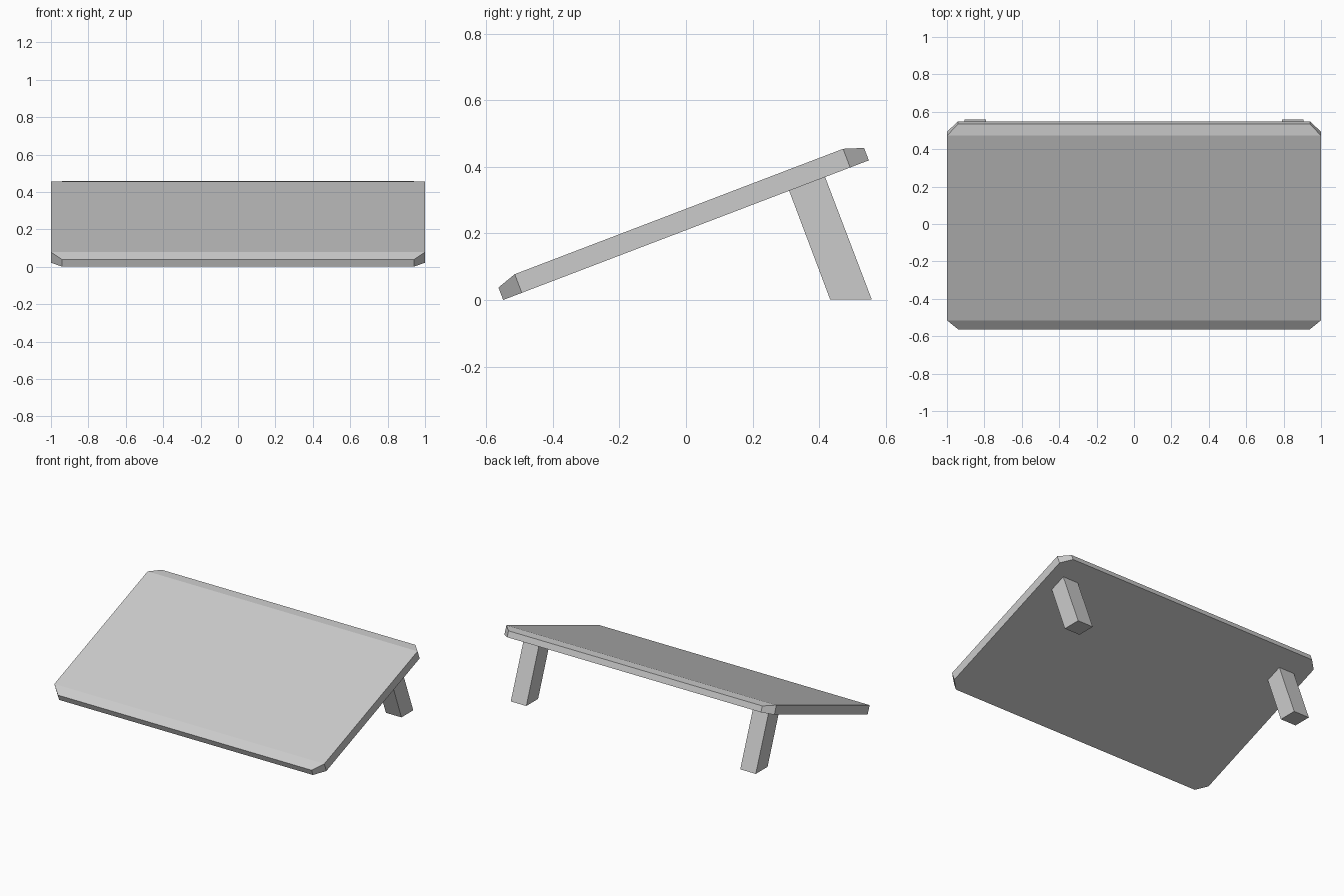
import bpy, bmesh, math
from mathutils import Matrix

if "Cube" in bpy.data.objects:
    bpy.data.objects.remove(bpy.data.objects["Cube"])

TILT = math.atan2(0.42, 1.10)
HALF, CUT, THICK, EDGE = 0.588, 0.06, 0.06, 0.04


def make_object(name, bm):
    bmesh.ops.recalc_face_normals(bm, faces=bm.faces)
    mesh = bpy.data.meshes.new(name)
    bm.to_mesh(mesh)
    bm.free()
    obj = bpy.data.objects.new(name, mesh)
    bpy.context.collection.objects.link(obj)
    return obj


# Sloping board: eight-sided outline, top dropping to the front and back edges
inner_x, inner_y = 1 - CUT, HALF - CUT
outline = [(inner_x, -HALF), (1, -inner_y), (1, inner_y), (inner_x, HALF),
           (-inner_x, HALF), (-1, inner_y), (-1, -inner_y), (-inner_x, -HALF)]
bm = bmesh.new()
low = [bm.verts.new((x, y, 0)) for x, y in outline]
top = [bm.verts.new((x, y, EDGE if abs(y) == HALF else THICK)) for x, y in outline]
bm.faces.new(low[::-1])
for i in range(8):
    j = (i + 1) % 8
    bm.faces.new((low[i], low[j], top[j], top[i]))
for ring in ((1, 2, 5, 6), (2, 3, 4, 5), (6, 7, 0, 1)):
    bm.faces.new([top[i] for i in ring])
bm.transform(Matrix.Translation((0, 0, 0.21)) @ Matrix.Rotation(TILT, 4, 'X'))
make_object("board", bm)

# Back legs: square to the board, cut level at the floor
leg_profile = [(0.433, 0.002), (0.558, 0.002), (0.418, 0.3696), (0.31, 0.3284)]
for side, name in ((-1, "left_leg"), (1, "right_leg")):
    bm = bmesh.new()
    face = bm.faces.new([bm.verts.new((side * 0.85 - 0.0575, y, z)) for y, z in leg_profile])
    moved = bmesh.ops.extrude_face_region(bm, geom=[face])["geom"]
    bmesh.ops.translate(bm, vec=(0.115, 0, 0),
                        verts=[v for v in moved if isinstance(v, bmesh.types.BMVert)])
    if not any(f.normal.x < -0.9 and f.calc_center_median().x < side * 0.85 - 0.05 for f in bm.faces):
        bm.normal_update()
    make_object(name, bm)
